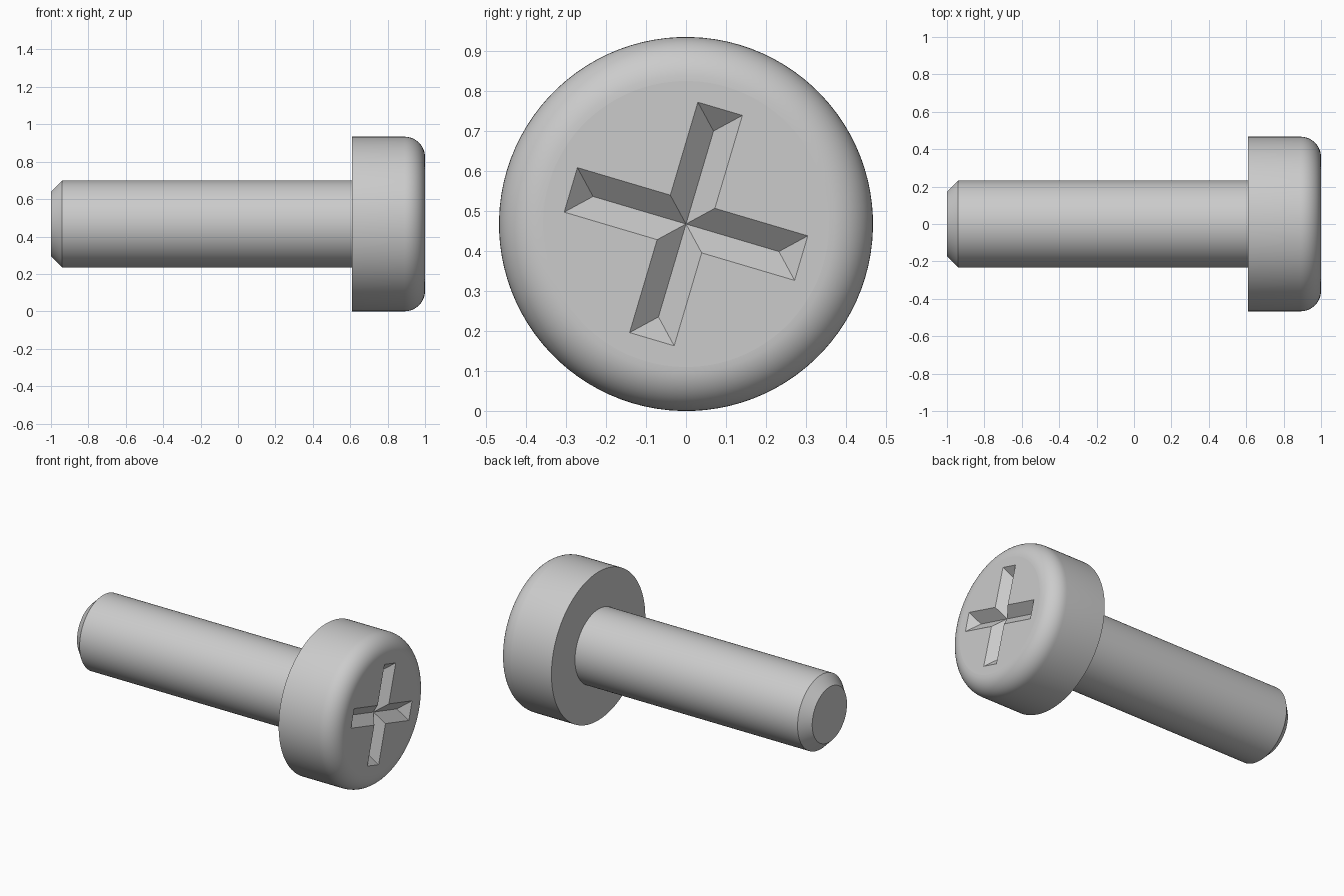
import bpy
import bmesh
from math import sin, cos, pi, radians

cube = bpy.data.objects.get("Cube")
if cube:
    bpy.data.objects.remove(cube, do_unlink=True)

SEGMENTS = 96            # sides around the axis, divisible by four
HEAD_R, SHANK_R = 0.467, 0.233
HEAD_BACK, FILLET = 0.61, 0.11
ARM_LENGTH, ARM_HALF, DEPTH = 0.30, 0.058, 0.057
TWIST = radians(-16.5)   # rotation of the cross recess

steel = bpy.data.materials.new("steel grey")
steel.use_nodes = True
grey = (0.6, 0.6, 0.6, 1)
steel.diffuse_color = grey
steel.node_tree.nodes["Principled BSDF"].inputs["Base Color"].default_value = grey


def ring(bm, x, r):
    """Circle of vertices around the screw axis."""
    angles = [TWIST + 2 * pi * i / SEGMENTS for i in range(SEGMENTS)]
    return [bm.verts.new((x, r * cos(a), HEAD_R + r * sin(a))) for a in angles]


def lathe(bm, profile):
    """Skin rings along an (x, radius) profile."""
    rings = [ring(bm, x, r) for x, r in profile]
    for a, b in zip(rings, rings[1:]):
        for i in range(SEGMENTS):
            j = (i + 1) % SEGMENTS
            bm.faces.new((a[i], a[j], b[j], b[i]))
    return rings


def finish(bm, name):
    mesh = bpy.data.meshes.new(name)
    bm.to_mesh(mesh)
    bm.free()
    mesh.materials.append(steel)
    obj = bpy.data.objects.new(name, mesh)
    bpy.context.collection.objects.link(obj)
    bpy.ops.object.select_all(action='DESELECT')
    obj.select_set(True)
    bpy.context.view_layer.objects.active = obj
    bpy.ops.object.shade_smooth_by_angle(angle=radians(30))
    # Keep the flat end faces crisp
    for p in mesh.polygons:
        if abs(p.normal.x) > 0.999:
            p.use_smooth = False
    return obj


# Shank with chamfered tip
bm = bmesh.new()
rings = lathe(bm, [(-1, 0.173), (-0.94, SHANK_R), (HEAD_BACK, SHANK_R)])
bm.faces.new(rings[0])
bmesh.ops.recalc_face_normals(bm, faces=bm.faces)
finish(bm, "shank")

# Head with rounded front rim
bm = bmesh.new()
profile = [(HEAD_BACK, SHANK_R), (HEAD_BACK, HEAD_R)]
for i in range(13):
    t = i / 12 * pi / 2
    profile.append((1 - FILLET + FILLET * sin(t), HEAD_R - FILLET + FILLET * cos(t)))
rim = lathe(bm, profile)[-1]


def recess_vert(k, along, across, x=1):
    """Vertex placed in the frame of recess arm k."""
    a = TWIST + k * pi / 2
    return bm.verts.new((x, along * cos(a) - across * sin(a),
                         HEAD_R + along * sin(a) + across * cos(a)))


# Cross recess: four V-shaped arms with sloped ends meeting at the centre
centre = recess_vert(0, 0, 0, 1 - DEPTH)
low = [recess_vert(k, ARM_LENGTH, -ARM_HALF) for k in range(4)]
high = [recess_vert(k, ARM_LENGTH, ARM_HALF) for k in range(4)]
inner = [recess_vert(k, ARM_HALF, ARM_HALF) for k in range(4)]
floor = [recess_vert(k, ARM_LENGTH - ARM_HALF, 0, 1 - DEPTH) for k in range(4)]
quarter = SEGMENTS // 4
for k in range(4):
    n = (k + 1) % 4
    arc = [rim[(k * quarter + i) % SEGMENTS] for i in range(quarter + 1)]
    bm.faces.new(arc + [low[n], inner[k], high[k]])        # flat front
    bm.faces.new((arc[0], high[k], low[k]))
    bm.faces.new((low[k], high[k], floor[k]))              # sloped arm end
    bm.faces.new((high[k], inner[k], centre, floor[k]))    # arm walls
    bm.faces.new((inner[k - 1], low[k], floor[k], centre))
bmesh.ops.recalc_face_normals(bm, faces=bm.faces)
# The open underside ring must face back towards the tip
bm.normal_update()
if min(bm.faces, key=lambda f: f.calc_center_median().x).normal.x > 0:
    bmesh.ops.reverse_faces(bm, faces=bm.faces)
finish(bm, "head")
